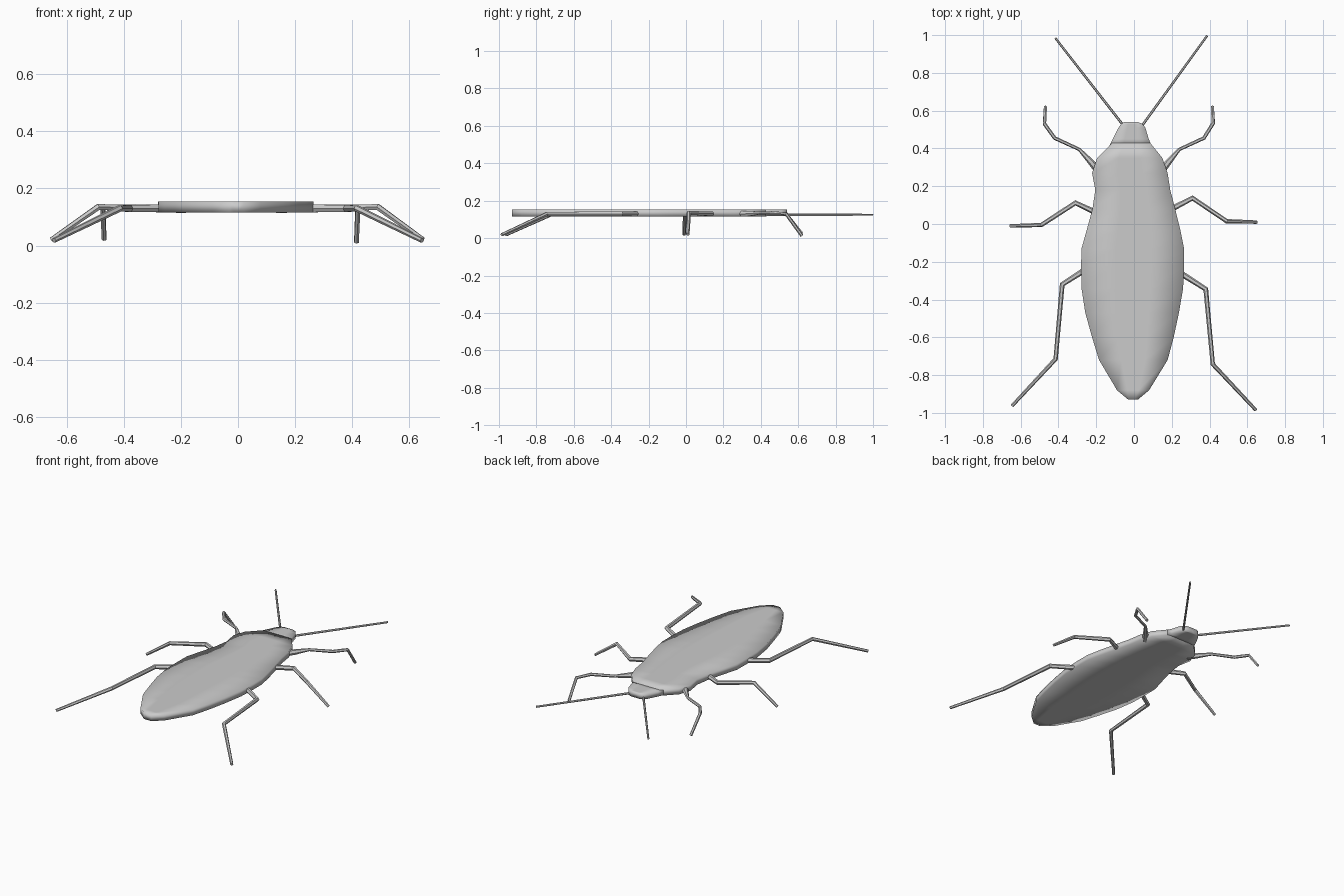
import bpy

if "Cube" in bpy.data.objects:
    bpy.data.objects.remove(bpy.data.objects["Cube"])

TOP, BOTTOM = 0.154, 0.115


def plate(name, rows, top=TOP, bottom=BOTTOM):
    """Flat smooth-shaded plate lofted through rows of (y, left x, right x)."""
    cols = (0.0, 0.33, 0.67, 1.0)
    n = len(cols)
    verts, faces = [], []
    for y, xl, xr in rows:
        for z in (top, bottom):
            verts += [(xl + (xr - xl) * t, y, z) for t in cols]
    step = 2 * n
    ring = list(range(n)) + list(range(2 * n - 1, n - 1, -1))
    for r in range(len(rows) - 1):
        a, b = r * step, (r + 1) * step
        for i in range(step):
            p, q = ring[i], ring[(i + 1) % step]
            faces.append((a + p, a + q, b + q, b + p))
    last = (len(rows) - 1) * step
    faces.append(tuple(reversed(ring)))
    faces.append(tuple(last + i for i in ring))
    mesh = bpy.data.meshes.new(name)
    mesh.from_pydata(verts, [], faces)
    mesh.update()
    mesh.polygons.foreach_set("use_smooth", [True] * len(mesh.polygons))
    obj = bpy.data.objects.new(name, mesh)
    bpy.context.collection.objects.link(obj)
    return obj


def tube(name, points, radii):
    """Thin faceted rod along a polyline, with a radius at each point."""
    curve = bpy.data.curves.new(name, "CURVE")
    curve.dimensions = "3D"
    curve.bevel_depth = 1.0
    curve.bevel_resolution = 1
    curve.use_fill_caps = True
    spline = curve.splines.new("POLY")
    spline.points.add(len(points) - 1)
    for p, co, r in zip(spline.points, points, radii):
        p.co = (*co, 1)
        p.radius = r
    spline.use_smooth = False
    obj = bpy.data.objects.new(name, curve)
    bpy.context.collection.objects.link(obj)
    bpy.ops.object.select_all(action="DESELECT")
    obj.select_set(True)
    bpy.context.view_layer.objects.active = obj
    bpy.ops.object.convert(target="MESH")


# Body, tail to neck
plate("body", [
    (-0.93, -0.03, 0.02), (-0.88, -0.09, 0.08), (-0.72, -0.185, 0.178),
    (-0.60, -0.222, 0.21), (-0.47, -0.258, 0.238), (-0.34, -0.278, 0.26),
    (-0.22, -0.28, 0.265), (-0.13, -0.278, 0.265), (-0.03, -0.25, 0.245),
    (0.08, -0.22, 0.218), (0.18, -0.205, 0.192), (0.27, -0.222, 0.178),
    (0.35, -0.195, 0.15), (0.43, -0.115, 0.085),
])

# Head
plate("head", [
    (0.41, -0.132, 0.095), (0.45, -0.112, 0.078), (0.51, -0.082, 0.06),
    (0.53, -0.068, 0.045), (0.54, -0.05, 0.02),
], TOP - 0.002, BOTTOM + 0.002)

# Antennae
for side, x0, y0, x1, y1 in (("left", -0.055, 0.52, -0.417, 0.985),
                             ("right", 0.035, 0.51, 0.388, 0.998)):
    tube(side + "_antenna", [(x0, y0, 0.125), (x1, y1, 0.125)], [0.007, 0.006])

# Legs: outward x, forward y and height of each joint
legs = {
    "left_front_leg": [(-0.19, 0.28, .13), (-0.225, 0.325, .13), (-0.29, 0.395, .135),
                       (-0.42, 0.455, .135), (-0.474, 0.53, .135), (-0.469, 0.62, .022)],
    "right_front_leg": [(0.14, 0.27, .13), (0.18, 0.325, .13), (0.24, 0.395, .135),
                        (0.37, 0.455, .135), (0.42, 0.535, .13), (0.415, 0.62, .012)],
    "left_middle_leg": [(-0.18, 0.05, .13), (-0.31, 0.112, .13),
                        (-0.49, -0.005, .135), (-0.655, -0.01, .02)],
    "right_middle_leg": [(0.18, 0.07, .13), (0.31, 0.137, .13),
                         (0.49, 0.015, .135), (0.65, 0.01, .02)],
    "left_hind_leg": [(-0.24, -0.23, .13), (-0.38, -0.32, .13),
                      (-0.415, -0.715, .13), (-0.645, -0.962, .018)],
    "right_hind_leg": [(0.23, -0.25, .13), (0.38, -0.345, .13),
                       (0.417, -0.742, .13), (0.645, -0.985, .018)],
}
for name, joints in legs.items():
    if "front" in name:
        radii = [0.018, 0.017, 0.009, 0.01, 0.01, 0.009]
    else:
        radii = [0.016, 0.014, 0.012, 0.009]
    tube(name, joints, radii)
